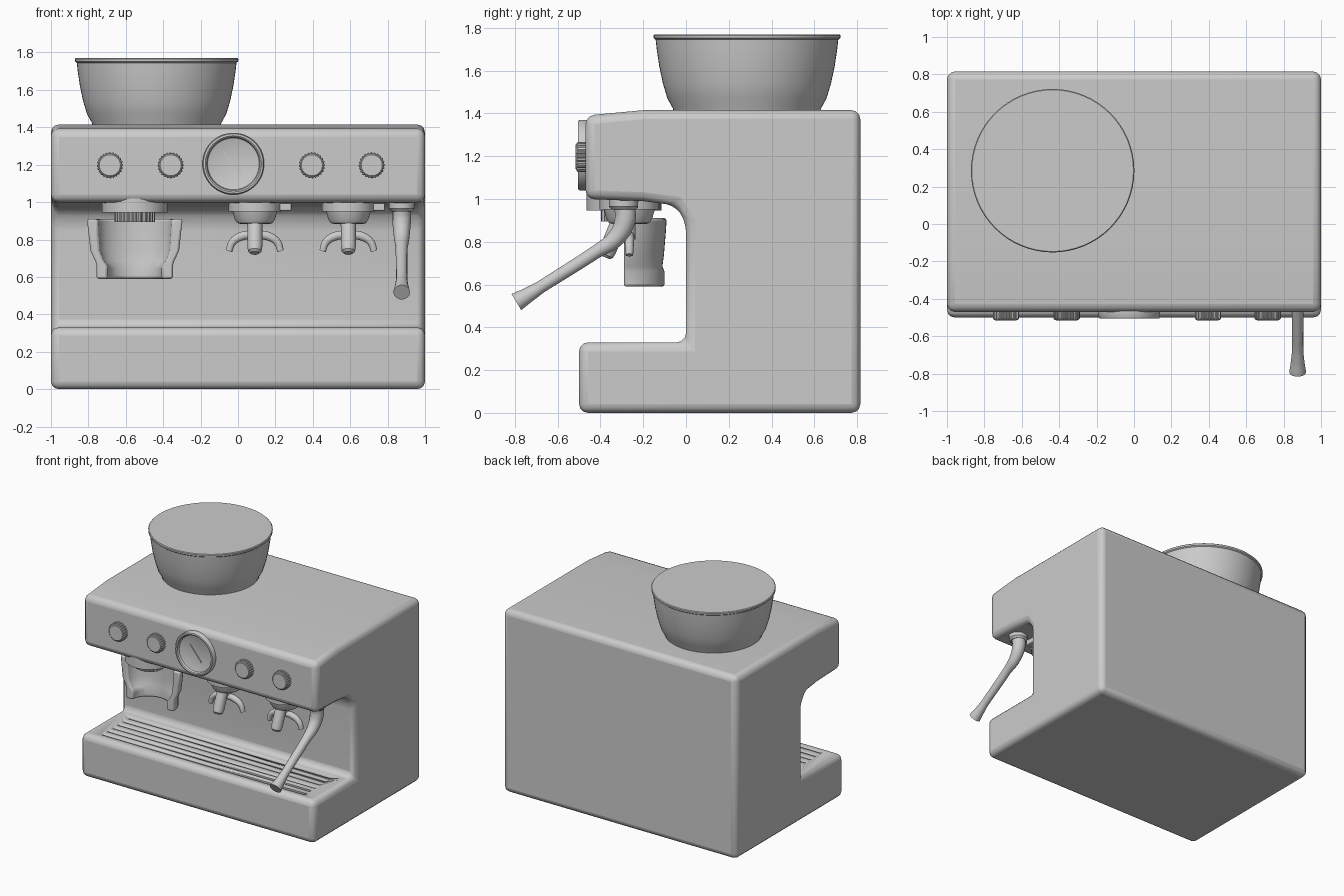
import bpy, bmesh
from math import pi, sin, cos, radians

if "Cube" in bpy.data.objects:
    bpy.data.objects.remove(bpy.data.objects["Cube"])

def finish(name, bm, loc=(0, 0, 0), rot=(0, 0, 0), bevel=0, segs=3, angle=35):
    bmesh.ops.recalc_face_normals(bm, faces=bm.faces)
    me = bpy.data.meshes.new(name)
    bm.to_mesh(me)
    bm.free()
    ob = bpy.data.objects.new(name, me)
    bpy.context.collection.objects.link(ob)
    ob.location, ob.rotation_euler = loc, rot
    if bevel:
        m = ob.modifiers.new("bevel", 'BEVEL')
        m.width, m.segments, m.limit_method = bevel, segs, 'ANGLE'
        m.angle_limit = radians(30)
    bpy.ops.object.select_all(action='DESELECT')
    ob.select_set(True)
    bpy.context.view_layer.objects.active = ob
    bpy.ops.object.shade_smooth_by_angle(angle=radians(angle))
    return ob

def lathe(name, profile, loc, rot=(0, 0, 0), n=48, ribs=0.0):
    # rings of (radius, height); ribs shrinks every second pair of points
    bm = bmesh.new()
    rings = []
    for r, h in profile:
        ring = []
        for i in range(n):
            rr = r - (ribs if (i // 2) % 2 else 0)
            a = 2 * pi * i / n
            ring.append(bm.verts.new((rr * cos(a), rr * sin(a), h)))
        rings.append(ring)
    for a, b in zip(rings, rings[1:]):
        for i in range(n):
            bm.faces.new((a[i], a[(i + 1) % n], b[(i + 1) % n], b[i]))
    bm.faces.new(rings[0])
    bm.faces.new(rings[-1])
    return finish(name, bm, loc, rot)

def boxes(name, items, bevel=0, **kw):
    bm = bmesh.new()
    for c, s in items:
        vs = bmesh.ops.create_cube(bm, size=1)['verts']
        bmesh.ops.scale(bm, vec=s, verts=vs)
        bmesh.ops.translate(bm, vec=c, verts=vs)
    return finish(name, bm, bevel=bevel, **kw)

def tube(name, pts):
    # smooth curve through (x, y, z, radius) points
    cu = bpy.data.curves.new(name, 'CURVE')
    cu.dimensions, cu.bevel_depth, cu.bevel_resolution = '3D', 1.0, 5
    cu.use_fill_caps, cu.resolution_u = True, 6
    sp = cu.splines.new('BEZIER')
    sp.bezier_points.add(len(pts) - 1)
    for p, (x, y, z, r) in zip(sp.bezier_points, pts):
        p.co, p.radius = (x, y, z), r
        p.handle_left_type = p.handle_right_type = 'AUTO'
    ob = bpy.data.objects.new(name, cu)
    bpy.context.collection.objects.link(ob)
    return ob

# Housing: C-shaped side profile extruded across the width
side = [(-0.5, 0), (0.815, 0), (0.815, 1.415), (-0.2, 1.415), (-0.47, 1.39),
        (-0.47, 1.0), (-0.2, 0.99), (-0.05, 0.97), (0, 0.89), (0, 0.33), (-0.5, 0.33)]
bm = bmesh.new()
face = bm.faces.new([bm.verts.new((-1, y, z)) for y, z in side])
ext = bmesh.ops.extrude_face_region(bm, geom=[face])
bmesh.ops.translate(bm, vec=(2, 0, 0),
                    verts=[v for v in ext['geom'] if isinstance(v, bmesh.types.BMVert)])
housing = finish("housing", bm, bevel=0.042)

# Drip tray grooves
cutter = boxes("groove_cutter", [((0, -0.42 + 0.065 * i, 0.33), (1.74, 0.022, 0.024))
                                 for i in range(6)])
cutter.hide_render = True
cutter.hide_set(True)
m = housing.modifiers.new("grooves", 'BOOLEAN')
m.operation, m.object, m.solver = 'DIFFERENCE', cutter, 'EXACT'

# Bean hopper with flat lid
lathe("bean_hopper", [(0.34, 1.40), (0.347, 1.425), (0.372, 1.47), (0.393, 1.54), (0.41, 1.62),
                      (0.422, 1.70), (0.427, 1.745), (0.436, 1.752), (0.437, 1.765),
                      (0.432, 1.77)], (-0.435, 0.285, 0), n=64)

# Control knobs and pressure gauge on the front panel
FRONT = (pi / 2, 0, 0)
for i, x in enumerate((-0.685, -0.36, 0.395, 0.715)):
    lathe(f"knob_{i + 1}", [(0.07, -0.01), (0.07, 0.036), (0.064, 0.042)],
          (x, -0.47, 1.197), FRONT, n=96, ribs=0.005)
    lathe(f"knob_cap_{i + 1}", [(0.06, 0), (0.06, 0.043), (0.056, 0.046)],
          (x, -0.47, 1.197), FRONT)
GX, GZ = -0.025, 1.205
lathe("gauge", [(0.165, -0.01), (0.165, 0.026), (0.16, 0.034), (0.15, 0.036), (0.143, 0.031),
                (0.138, 0.016), (0.13, 0.012)], (GX, -0.47, GZ), FRONT, n=64)
needle = boxes("gauge_needle", [((0, 0, 0), (0.15, 0.008, 0.008))])
needle.location, needle.rotation_euler = (GX, -0.484, GZ), (0, radians(50), 0)

# Grinder outlet: flange, ribbed neck
CX, CY = -0.552, -0.29
lathe("grinder_flange", [(0.175, 0.945), (0.175, 1.02)], (CX, CY, 0))
lathe("grinder_neck", [(0.108, 0.895), (0.108, 0.95)], (CX, CY, 0), n=96, ribs=0.006)

# Grinder cradle: half-round shell open to the front, lofted through height levels
levels = [(0.59, 0.205, 0.19, 0.06), (0.66, 0.205, 0.19, 0.06), (0.685, 0.212, 0.18, 0.045),
          (0.74, 0.238, 0.187, 0.05), (0.85, 0.25, 0.196, 0.055), (0.91, 0.257, 0.2, 0.06)]
bm = bmesh.new()
loops = []
N = 24
for z, a, b, t in levels:
    arc = [pi * i / N for i in range(N + 1)]
    pts = [(a * cos(u), b * sin(u)) for u in arc]
    pts += [((a - t) * cos(u), (b - t) * sin(u)) for u in reversed(arc)]
    loops.append([bm.verts.new((CX + x, CY + y, z)) for x, y in pts])
K = len(loops[0])
for lo, hi in zip(loops, loops[1:]):
    for i in range(K):
        bm.faces.new((lo[i], lo[(i + 1) % K], hi[(i + 1) % K], hi[i]))
for lp in (loops[0], loops[-1]):
    for i in range(N):
        bm.faces.new((lp[i], lp[i + 1], lp[K - 2 - i], lp[K - 1 - i]))
finish("grinder_cradle", bm, bevel=0.012, segs=2)

# Two brew groups: flange, lug, filter cup, tilted handle and twin spouts
for i, x in enumerate((0.09, 0.59)):
    n, y = i + 1, -0.265
    lathe(f"group_flange_{n}", [(0.14, 0.95), (0.14, 1.02)], (x, y, 0))
    boxes(f"group_lug_{n}", [((x + 0.12, y, 0.985), (0.15, 0.08, 0.06))], bevel=0.005)
    lathe(f"filter_cup_{n}", [(0.075, 0.883), (0.095, 0.888), (0.108, 0.91), (0.12, 0.955)],
          (x, y, 0))
    lathe(f"handle_{n}", [(0.044, -0.01), (0.04, 0.05), (0.04, 0.16), (0.036, 0.185), (0.024, 0.197)],
          (x, y - 0.04, 0.91), (pi - radians(22), 0, 0), n=32)
    tube(f"spout_stem_{n}", [(x, y, 0.9, 0.03), (x, y, 0.81, 0.03)])
    for s, side_name in ((-1, "left"), (1, "right")):
        tube(f"spout_{side_name}_{n}", [(x, y, 0.825, 0.024), (x + s * 0.07, y, 0.818, 0.024),
                                        (x + s * 0.12, y, 0.785, 0.021),
                                        (x + s * 0.138, y, 0.738, 0.018)])

# Steam wand: collar, bent pipe and flared tip
WX = 0.875
lathe("wand_collar", [(0.055, 0.95), (0.068, 0.965), (0.07, 1.02)], (WX, -0.292, 0), n=32)
tube("steam_wand", [(WX, -0.29, 0.98, 0.05), (WX, -0.285, 0.9, 0.05), (WX, -0.33, 0.815, 0.042),
                    (WX, -0.42, 0.753, 0.032), (WX, -0.68, 0.588, 0.03),
                    (WX, -0.735, 0.553, 0.036), (WX, -0.793, 0.518, 0.045)])
